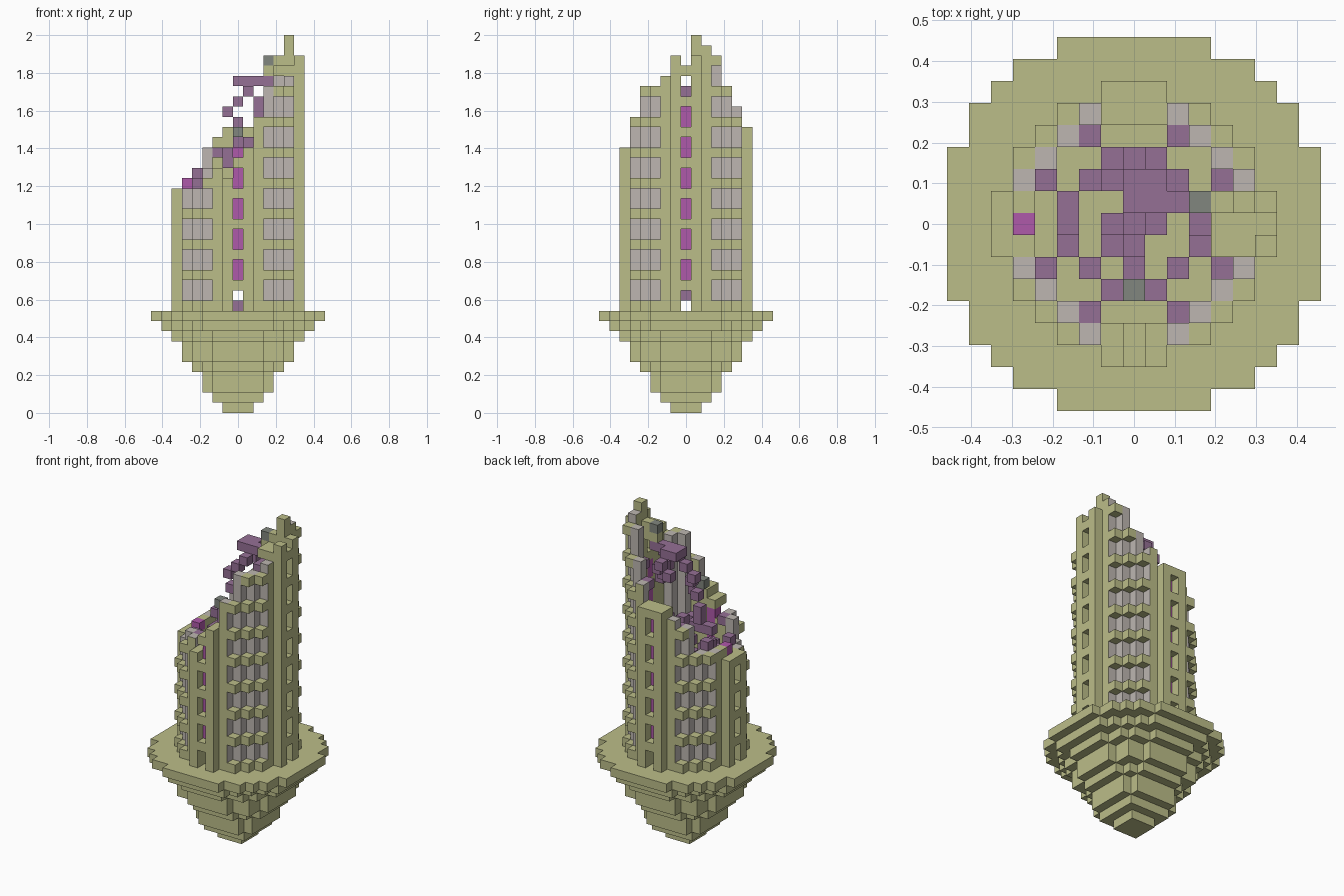
import bpy, bmesh
from mathutils import Vector

U = 2 / 37  # size of one cube

cube = bpy.data.objects.get("Cube")
if cube:
    bpy.data.objects.remove(cube, do_unlink=True)


def material(name, rgb):
    m = bpy.data.materials.new(name)
    m.use_nodes = True
    m.diffuse_color = (*rgb, 1)
    m.node_tree.nodes["Principled BSDF"].inputs["Base Color"].default_value = (*rgb, 1)
    return m


STONE = material("pale olive stone", (0.50, 0.51, 0.25))
GREY = material("warm light grey", (0.51, 0.47, 0.44))
MAUVE = material("mauve", (0.30, 0.16, 0.30))
GLASS = material("magenta glass", (0.43, 0.10, 0.40))
DARK = material("dark grey", (0.22, 0.24, 0.21))

parts = {}   # part name -> (materials, cells)
filled = set()


def add(part, mats, cells):
    store = parts.setdefault(part, (mats, set()))[1]
    for c in cells:
        if c not in filled:
            filled.add(c)
            store.add(c)


def build(part, mats, cells, rule=None):
    """Make one mesh of the outer faces of a set of cubes."""
    bm = bmesh.new()
    verts = {}
    for c in sorted(cells):
        for axis in range(3):
            for sign in (-1, 1):
                n = [0, 0, 0]
                n[axis] = sign
                if tuple(a + b for a, b in zip(c, n)) in filled:
                    continue
                ring = []
                for p, q in ((-1, -1), (1, -1), (1, 1), (-1, 1)):
                    k = [2 * v for v in c]
                    k[axis] += sign
                    k[(axis + 1) % 3] += p * sign
                    k[(axis + 2) % 3] += q
                    k = tuple(k)
                    if k not in verts:
                        verts[k] = bm.verts.new(Vector((k[0], k[1], k[2] + 1)) * U / 2)
                    ring.append(verts[k])
                f = bm.faces.new(ring)
                f.material_index = rule(c, axis) if rule else 0
    mesh = bpy.data.meshes.new(part)
    bm.to_mesh(mesh)
    bm.free()
    for m in mats:
        mesh.materials.append(m)
    bpy.context.collection.objects.link(bpy.data.objects.new(part, mesh))


# Floating base: stacked discs
for z, r in enumerate((1, 2, 3, 3, 4, 5, 5, 6, 7, 8)):
    add("base", [STONE], [(i, j, z) for i in range(-r, r + 1) for j in range(-r, r + 1)
                          if i * i + j * j <= r * (r + 1) + 2])

# Ruined rim: height limits along x (front and back halves) and along y
FRONT = (22, 22, 22, 24, 24, 23, 25, 26, 29, 32, 33, 34, 35)
BACK = (22, 23, 23, 26, 27, 28, 28, 28, 31, 34, 35, 36, 35)
SIDE = (26, 29, 32, 32, 33, 35, 35, 35, 36, 35, 32, 30, 28)


def rim(i, j):
    return min((FRONT if j < 0 else BACK)[i + 6], SIDE[j + 6])


# Four buttresses with slit windows, one per side
for turn in range(4):
    def spin(a, b):
        for _ in range(turn):
            a, b = -b, a
        return a, b
    for a, b in ((6, -1), (6, 0), (6, 1), (5, -1), (5, 0), (5, 1)):
        i, j = spin(a, b)
        for z in range(10, rim(i, j)):
            if b or z % 3 == 0:
                add("buttresses", [STONE], [(i, j, z)])
            elif a == 5 and 13 <= z < 30:
                add("window_glass", [GLASS], [(i, j, z)])

# Diagonal wall panels with projecting string courses
for sx in (-1, 1):
    for sy in (-1, 1):
        for a, b in ((2, 5), (3, 4), (4, 3), (5, 2)):
            i, j = a * sx, b * sy
            add("wall_panels", [GREY, STONE], [(i, j, z) for z in range(10, rim(i, j))])
        for a, b in ((3, 5), (4, 4), (5, 3)):
            i, j = a * sx, b * sy
            add("string_courses", [STONE], [(i, j, z) for z in range(10, rim(i, j), 3)])

# Winding stair inside: a quarter turn for each layer
step = [(-1, -3), (0, -3), (1, -3), (2, -2), (2, -4)]
for z in range(10, 24):
    add("stair", [MAUVE], [(i, j, z) for i, j in step if z < rim(i, j) + 1])
    step = [(-j, i) for i, j in step]

# Broken upper stair pieces
add("stair_fragments", [MAUVE], [(i, 1, 32) for i in range(4)] + [
    (0, 2, 32), (1, 2, 32), (1, 0, 31), (1, 3, 31), (0, 0, 30), (0, 3, 30),
    (-1, 0, 29), (2, 1, 29), (2, 1, 30), (2, 2, 30), (3, -1, 29), (3, 0, 28),
    (0, -1, 28), (0, -2, 26), (1, -3, 26), (-1, -1, 25), (-1, 2, 25), (-1, -1, 24),
    (-3, 0, 22), (-3, 1, 22), (-4, 2, 23), (-2, 2, 23), (-4, -2, 22), (-2, -4, 23),
    (4, 2, 30), (4, -2, 30), (2, 4, 29), (-2, 4, 25)])

# Loose stone clinging to the high side, spike and two dark blocks
add("loose_stone", [STONE], [(5, 1, 35), (5, 1, 36)]
    + [(4, j, 33) for j in (-1, 0, 1)] + [(3, 1, 33), (4, 1, 34), (3, 1, 32)])
add("dark_blocks", [DARK], [(3, 1, 34), (0, -3, 27)])


def panel_rule(c, axis):
    """Stone on the outer faces of the panel edges, grey elsewhere."""
    return int(axis < 2 and abs(c[axis]) == 5)


for name, (mats, cells) in parts.items():
    build(name, mats, cells, panel_rule if name == "wall_panels" else None)
